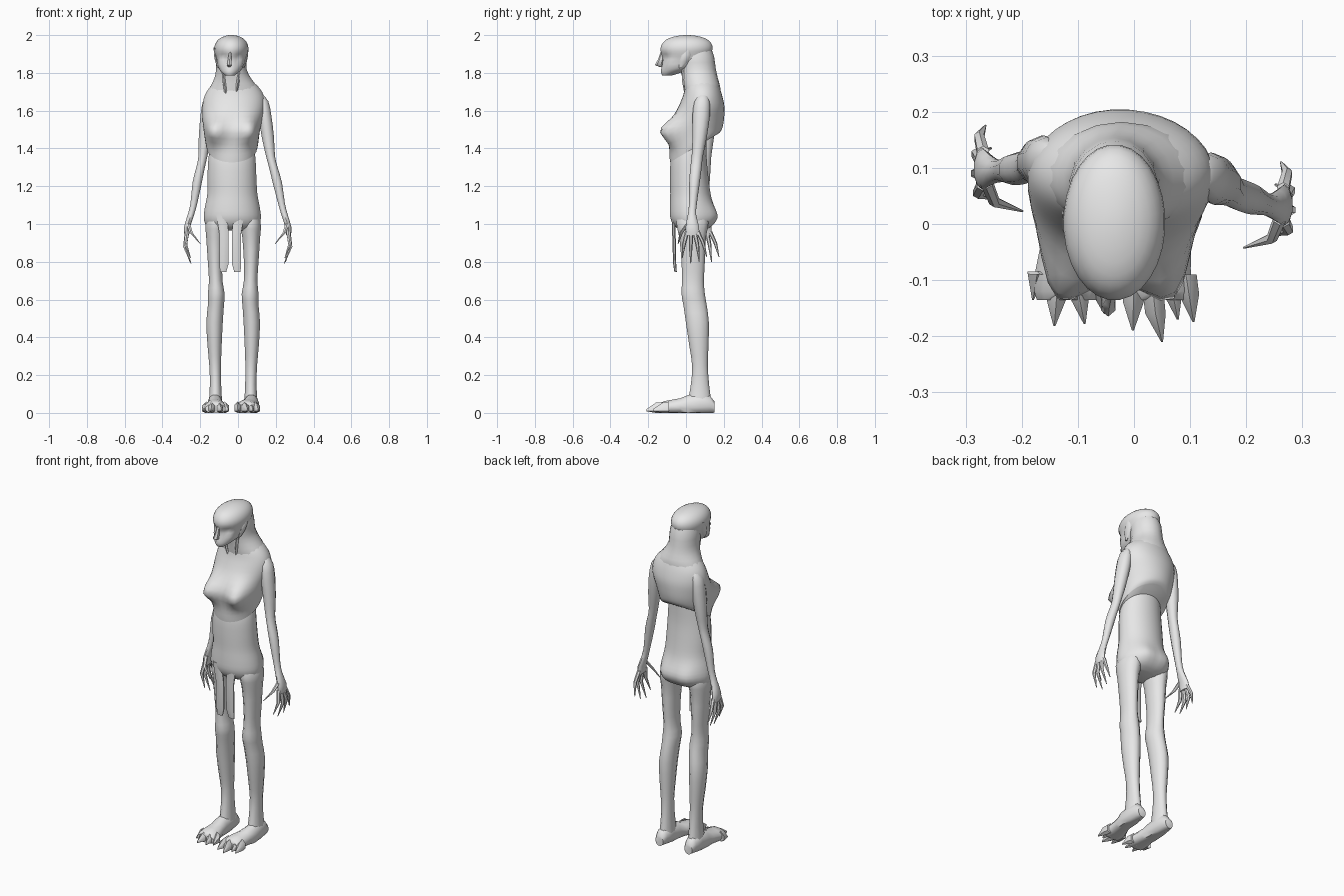
import bpy, bmesh, math
from mathutils import Vector

skin = bpy.data.materials.new("grey_skin")
skin.diffuse_color = (0.8, 0.8, 0.8, 1)


def refine(rings, steps):
    """Insert smooth in-between rings (Catmull-Rom)."""
    rings = [tuple(r) + (0,) * (6 - len(r)) for r in rings]
    out = []
    for i in range(len(rings) - 1):
        a, b, c, d = (rings[max(0, min(len(rings) - 1, i + k))] for k in (-1, 0, 1, 2))
        for s in range(steps):
            t = s / steps
            out.append([.5 * (2 * q + (r - p) * t + (2 * p - 5 * q + 4 * r - w) * t * t
                              + (3 * q - p - 3 * r + w) * t ** 3) for p, q, r, w in zip(a, b, c, d)])
    return out + [list(rings[-1])]


def loft(name, rings, n=12, along_y=False, steps=1, bumps=()):
    """Skin ellipses (cx, cy, z, rx, ry, tilt); bumps are (centre, radius, push)."""
    bm = bmesh.new()
    loops = []
    for cx, cy, h, rx, ry, tilt in refine(rings, steps):
        loop = []
        for i in range(n):
            a = 2 * math.pi * (i + 0.5) / n
            u, v = cx + rx * math.cos(a), cy + ry * math.sin(a)
            w = h + tilt * math.sin(a)
            p = Vector((u, w, max(0, v)) if along_y else (u, v, w))
            shift = Vector()
            for centre, radius, push in bumps:
                d = (p - Vector(centre)).length / radius
                shift += Vector(push) * math.exp(-d * d)
            loop.append(bm.verts.new(p + shift))
        loops.append(loop)
    for a, b in zip(loops, loops[1:]):
        for i in range(n):
            j = (i + 1) % n
            bm.faces.new((a[i], a[j], b[j], b[i]))
    bm.faces.new(loops[0])
    bm.faces.new(loops[-1])
    bmesh.ops.recalc_face_normals(bm, faces=bm.faces)
    me = bpy.data.meshes.new(name)
    bm.to_mesh(me)
    bm.free()
    ob = bpy.data.objects.new(name, me)
    bpy.context.collection.objects.link(ob)
    me.materials.append(skin)
    bpy.ops.object.select_all(action='DESELECT')
    ob.select_set(True)
    bpy.context.view_layer.objects.active = ob
    bpy.ops.object.shade_smooth_by_angle(angle=math.radians(50))


# Abdomen and pelvis, with buttocks pushed out at the back
loft("abdomen", [
    (-.03, .035, .965, .09, .05), (-.03, .032, .985, .135, .09), (-.03, .03, 1.03, .152, .113),
    (-.03, .027, 1.09, .146, .113), (-.03, .023, 1.16, .133, .107), (-.032, .017, 1.25, .130, .102),
    (-.032, .015, 1.35, .125, .095), (-.03, .03, 1.46, .11, .08)], 28, steps=3,
    bumps=[((-.098, .125, 1.04), .065, (0, .032, 0)), ((.038, .125, 1.04), .065, (0, .032, 0))])

# Rib cage with an overhanging lower rim and breasts pushed out in front
loft("rib_cage", [
    (-.032, .043, 1.402, .133, .128, .076), (-.032, .050, 1.43, .139, .137, .065),
    (-.033, .056, 1.485, .147, .14, .035), (-.03, .064, 1.55, .158, .138, .01),
    (-.023, .082, 1.62, .166, .122), (-.02, .088, 1.68, .157, .104),
    (-.02, .085, 1.73, .125, .09), (-.025, .08, 1.78, .07, .075)], 36, steps=3,
    bumps=[((-.115, -.055, 1.492), .062, (-.018, -.078, 0)),
           ((.048, -.055, 1.492), .062, (.018, -.078, 0))])

# Neck flowing from the back of the skull into the shoulders
loft("neck", [
    (-.022, .087, 1.66, .155, .09), (-.022, .085, 1.72, .13, .097), (-.028, .075, 1.77, .099, .094),
    (-.035, .064, 1.82, .082, .094), (-.035, .056, 1.89, .080, .092), (-.035, .045, 1.95, .06, .08)],
    18, steps=2)

# Head, with cheekbones and sunken eye sockets
loft("head", [
    (-.042, -.102, 1.785, .022, .022), (-.042, -.08, 1.80, .042, .05), (-.039, -.045, 1.825, .064, .082),
    (-.037, -.004, 1.87, .077, .120), (-.036, .0, 1.90, .086, .132), (-.035, .003, 1.93, .091, .139),
    (-.035, .005, 1.96, .083, .128), (-.035, .005, 1.983, .062, .098),
    (-.035, .005, 1.996, .032, .05), (-.035, .005, 2.0, .008, .01)], 28, steps=2,
    bumps=[((-.072, -.11, 1.885), .020, (0, .014, 0)), ((0, -.11, 1.885), .020, (0, .014, 0)),
           ((-.083, -.08, 1.855), .020, (-.005, -.012, 0)), ((.011, -.08, 1.855), .020, (.005, -.012, 0)),
           ((-.042, -.11, 1.815), .018, (0, -.012, 0))])

# Nose and lips
loft("nose", [(-.046, -.13, 1.832, .008, .012), (-.046, -.143, 1.842, .015, .022),
              (-.044, -.133, 1.87, .011, .016), (-.041, -.124, 1.91, .008, .01)], 6)
loft("lips", [(-.043, -.112, 1.808, .012, .01), (-.043, -.117, 1.816, .022, .014),
              (-.043, -.114, 1.826, .012, .01)], 10)

for s, side in ((-1, "left"), (1, "right")):
    # Pointed ears
    ex = -.037 + s * .076
    loft(side + "_ear", [(ex - s * .01, -.03, 1.825, .006, .006), (ex, -.012, 1.86, .009, .024),
                         (ex + s * .008, .002, 1.895, .008, .024),
                         (ex + s * .014, .02, 1.935, .002, .003)], 6)
    # Neck tendons
    loft(side + "_neck_tendon", [(-.037 + s * .026, .005, 1.68, .008, .012),
                                 (-.037 + s * .036, -.008, 1.75, .009, .012),
                                 (-.037 + s * .046, -.012, 1.83, .008, .012)], 6)
    # Hanging cloth strips
    cx = -.041 + s * .033
    loft(side + "_cloth_strip", [(cx + s * .005, -.055, .745, .018, .007), (cx, -.06, .79, .026, .009),
                                 (cx, -.064, .95, .027, .01), (cx + s * .015, -.066, 1.06, .03, .012)], 8)

# Legs: hip to ankle, mirrored around the body's centre line
leg = [(-.008, .035, 1.08, .03, .06), (-.004, .034, 1.01, .056, .088), (.0, .035, .93, .049, .073),
       (.0, .038, .80, .040, .064), (-.003, .037, .70, .037, .060), (-.006, .038, .63, .046, .064),
       (-.004, .048, .57, .044, .064), (.003, .06, .48, .045, .063), (.003, .068, .36, .039, .053),
       (.0, .074, .25, .032, .043), (-.002, .074, .15, .031, .050), (-.002, .072, .06, .036, .064)]
# Toe tips: x and y
toes = {"left": [(-.180, -.135), (-.142, -.182), (-.088, -.178), (-.052, -.160)],
        "right": [(-.002, -.190), (.05, -.21), (.078, -.17), (.106, -.175)]}
for s, side, hx, fx in ((-1, "left", -.121, -.12), (1, "right", .07, .046)):
    loft(side + "_leg", [(hx + s * r[0],) + r[1:] for r in leg], 12, steps=2)
    loft(side + "_foot", [
        (hx, .03, .152, .026, .03), (hx, .045, .125, .036, .05), (hx, .045, .07, .040, .06),
        (hx, .04, .01, .042, .056), ((hx + fx) / 2, .035, -.03, .046, .044),
        (fx, .03, -.08, .057, .040), (fx, .026, -.12, .060, .036), (fx, .022, -.135, .055, .026)], 12, True)
    for i, (tx, ty) in enumerate(toes[side]):
        bx = fx + (i - 1.5) * .031
        loft(f"{side}_toe_{i + 1}", [(bx, .026, -.09, .022, .034),
                                     (bx * .6 + tx * .4, .024, ty + .05, .021, .030),
                                     (tx, .014, ty, .002, .005)], 6, True)

# Arms: shoulder to knuckles
arm = [(.115, .09, 1.69, .012, .02), (.130, .085, 1.65, .032, .04), (.143, .08, 1.57, .036, .046),
       (.158, .072, 1.46, .034, .038), (.172, .06, 1.36, .025, .030), (.187, .053, 1.30, .024, .030),
       (.208, .045, 1.22, .026, .028), (.230, .037, 1.11, .019, .021), (.246, .032, 1.05, .018, .022),
       (.266, .033, .985, .017, .036), (.268, .035, .94, .013, .036)]
# Claws: three ring centres with shrinking radii
claws = {"thumb": [(.260, .01, 1.0), (.246, -.025, .955), (.196, -.042, .895)],
         "claw_1": [(.266, .006, .96), (.275, -.01, .895), (.248, -.02, .82)],
         "claw_2": [(.268, .027, .96), (.279, .025, .88), (.245, .025, .79)],
         "claw_3": [(.268, .045, .96), (.278, .06, .89), (.252, .07, .80)],
         "claw_4": [(.266, .062, .96), (.273, .09, .90), (.262, .11, .825)]}


def place(p, s):
    """Left arm sits a little further out and further back."""
    x, y, z = p
    if s > 0:
        return p
    return (-x - .003 - .04 * max(0, z - 1.1), y + .03 + .035 * min(1, max(0, (1.6 - z) / .6)), z)


for s, side in ((-1, "left"), (1, "right")):
    loft(side + "_arm", [place(r[:3], s) + r[3:] for r in arm], 10, steps=2)
    for nm, pts in claws.items():
        loft(f"{side}_{nm}", [place(p, s) + (r, r) for p, r in zip(pts, (.012, .010, .002))], 6)
